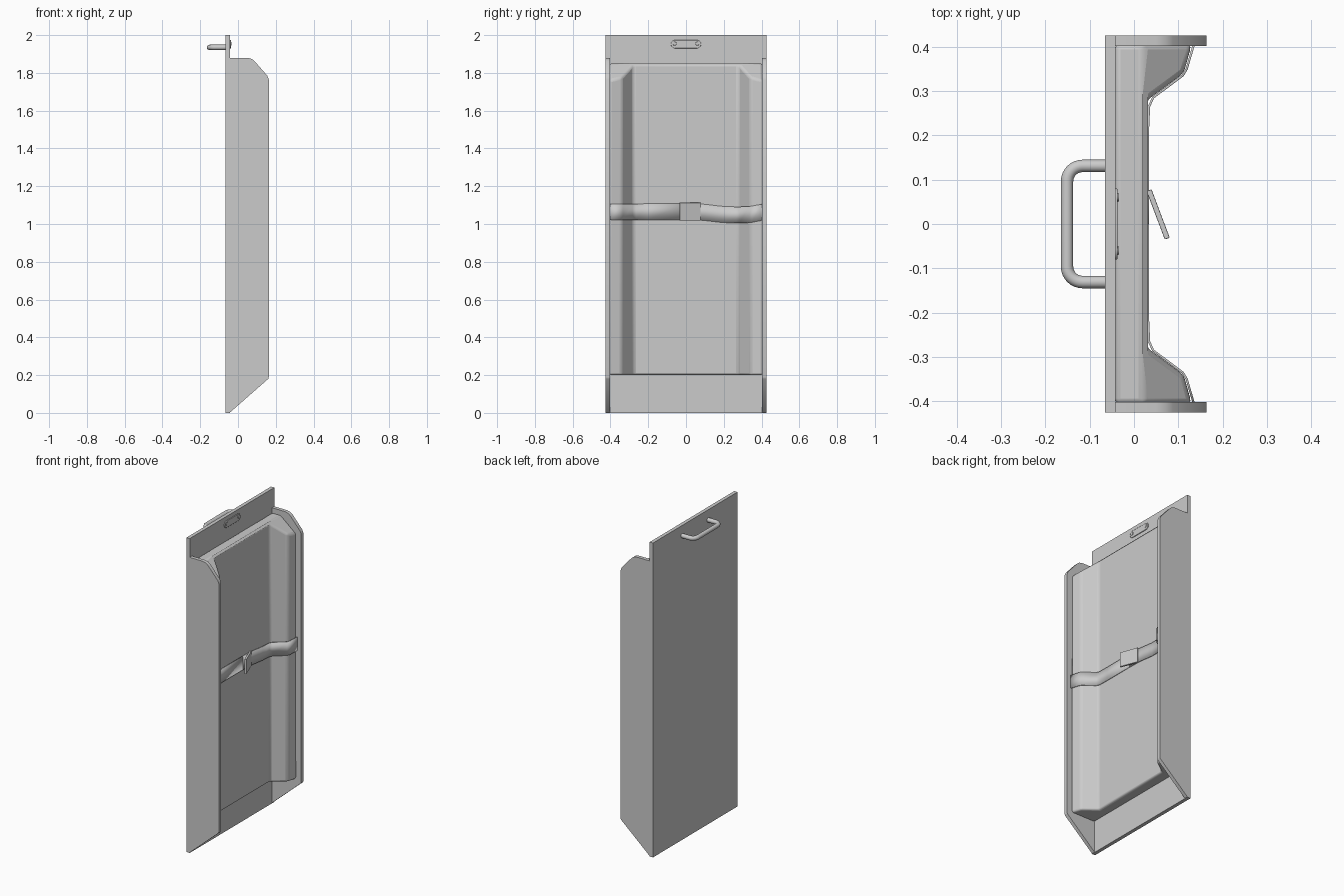
import bpy, bmesh, math
from mathutils import Vector, Matrix

if "Cube" in bpy.data.objects:
    bpy.data.objects.remove(bpy.data.objects["Cube"])


def finish(name, bm, bevel=0, segs=3, smooth=False):
    bmesh.ops.recalc_face_normals(bm, faces=bm.faces)
    me = bpy.data.meshes.new(name)
    bm.to_mesh(me)
    bm.free()
    ob = bpy.data.objects.new(name, me)
    bpy.context.collection.objects.link(ob)
    if bevel:
        m = ob.modifiers.new("bevel", 'BEVEL')
        m.width, m.segments, m.limit_method = bevel, segs, 'ANGLE'
        m.angle_limit = math.radians(25)
    if smooth:
        bpy.ops.object.select_all(action='DESELECT')
        ob.select_set(True)
        bpy.context.view_layer.objects.active = ob
        bpy.ops.object.shade_smooth_by_angle(angle=math.radians(35))
    return ob


def prism(points, direction):
    bm = bmesh.new()
    f = bm.faces.new([bm.verts.new(p) for p in points])
    r = bmesh.ops.extrude_face_region(bm, geom=[f])
    verts = [v for v in r['geom'] if isinstance(v, bmesh.types.BMVert)]
    bmesh.ops.translate(bm, verts=verts, vec=direction)
    return bm


def box(size, matrix):
    bm = bmesh.new()
    bmesh.ops.create_cube(bm, size=1, matrix=matrix @ Matrix.Diagonal((*size, 1)))
    return bm


# Back board
finish("back_board", box((0.023, 0.85, 2.0), Matrix.Translation((-0.0535, 0, 1.0))))

# Side walls, with clipped top and slanted bottom
wall = [(-0.045, 0), (0.16, 0.18), (0.163, 0.19), (0.163, 1.765), (0.155, 1.785),
        (0.088, 1.862), (0.073, 1.874), (0.05, 1.88), (-0.044, 1.88), (-0.044, 0)]
for name, y in (("left_wall", -0.425), ("right_wall", 0.402)):
    finish(name, prism([(x, y, z) for x, z in wall], (0, 0.023, 0)), smooth=True)

# Padding with side bolsters, bolster tops sloped back
half = [(0.405, 0.13), (0.34, 0.112), (0.278, 0.028)]
section = [(-0.043, 0.405)] + [(x, y) for y, x in half]
section += [(x, -y) for x, y in reversed(section)]
bm = prism([(x, y, 0.2) for x, y in section], (0, 0, 1.65))
co, no = Vector((0.028, 0, 1.845)), Vector((0.07, 0, 0.085))
r = bmesh.ops.bisect_plane(bm, geom=bm.verts[:] + bm.edges[:] + bm.faces[:],
                           plane_co=co, plane_no=no, clear_outer=True)
bmesh.ops.holes_fill(bm, edges=[e for e in bm.edges if e.is_boundary])
finish("padding", bm, bevel=0.012, smooth=True)


# Strap lying over the padding
def strap(name, rows):
    bm = bmesh.new()
    pairs = [[bm.verts.new((x, y, z + s * 0.043)) for s in (-1, 1)] for y, x, z in rows]
    for a, b in zip(pairs, pairs[1:]):
        bm.faces.new((a[0], b[0], b[1], a[1]))
    ob = finish(name, bm, smooth=True)
    m = ob.modifiers.new("thickness", 'SOLIDIFY')
    m.thickness, m.offset = 0.005, 0


strap("strap_left", [(-0.402, 0.134, 1.063), (-0.35, 0.119, 1.063), (-0.335, 0.110, 1.063),
                     (-0.285, 0.043, 1.063), (-0.265, 0.034, 1.063), (-0.2, 0.031, 1.065),
                     (0.0, 0.031, 1.065)])
strap("strap_right", [(0.0, 0.031, 1.064), (0.08, 0.031, 1.063), (0.12, 0.031, 1.059),
                      (0.16, 0.031, 1.054), (0.2, 0.031, 1.05), (0.265, 0.034, 1.048),
                      (0.285, 0.043, 1.048), (0.335, 0.110, 1.05), (0.35, 0.119, 1.052),
                      (0.402, 0.134, 1.062)])

# Tilted buckle with a thin end tab
a, b = Vector((0.034, 0.076, 0)), Vector((0.075, -0.033, 0))
rot = Matrix.Rotation(math.atan2(b.x - a.x, a.y - b.y), 4, 'Z')
mid = (a + b) / 2
finish("buckle", box((0.012, (a - b).length, 0.094),
                     Matrix.Translation((mid.x, mid.y, 1.066)) @ rot), bevel=0.002, segs=2)

# Bent tube handle on the back
cu = bpy.data.curves.new("handle_path", 'CURVE')
cu.dimensions, cu.bevel_depth, cu.bevel_resolution = '3D', 0.014, 4
path = [(-0.06, 0.131)]
for i in range(9):
    t = math.radians(90 + i * 90 / 8)
    path.append((-0.116 + 0.035 * math.cos(t), 0.096 + 0.035 * math.sin(t)))
path += [(x, -y) for x, y in reversed(path)]
sp = cu.splines.new('POLY')
sp.points.add(len(path) - 1)
for p, (x, y) in zip(sp.points, path):
    p.co = (x, y, 1.935, 1)
sp.use_smooth = True
handle = bpy.data.objects.new("handle", cu)
bpy.context.collection.objects.link(handle)

# Pill-shaped fixing plate with two bolts on the inner side
pill = []
for s, start in ((1, -90), (-1, 90)):
    for i in range(9):
        t = math.radians(start + i * 22.5)
        pill.append((-0.043, s * 0.058 + 0.022 * math.cos(t), 1.952 + 0.022 * math.sin(t)))
finish("fixing_plate", prism(pill, (0.006, 0, 0)), bevel=0.002, segs=2, smooth=True)
for name, y in (("bolt_left", -0.06), ("bolt_right", 0.06)):
    bm = bmesh.new()
    bmesh.ops.create_cone(bm, cap_ends=True, segments=20, radius1=0.011, radius2=0.009, depth=0.006,
                          matrix=Matrix.Translation((-0.0365, y, 1.955)) @ Matrix.Rotation(math.pi / 2, 4, 'Y'))
    finish(name, bm, smooth=True)
